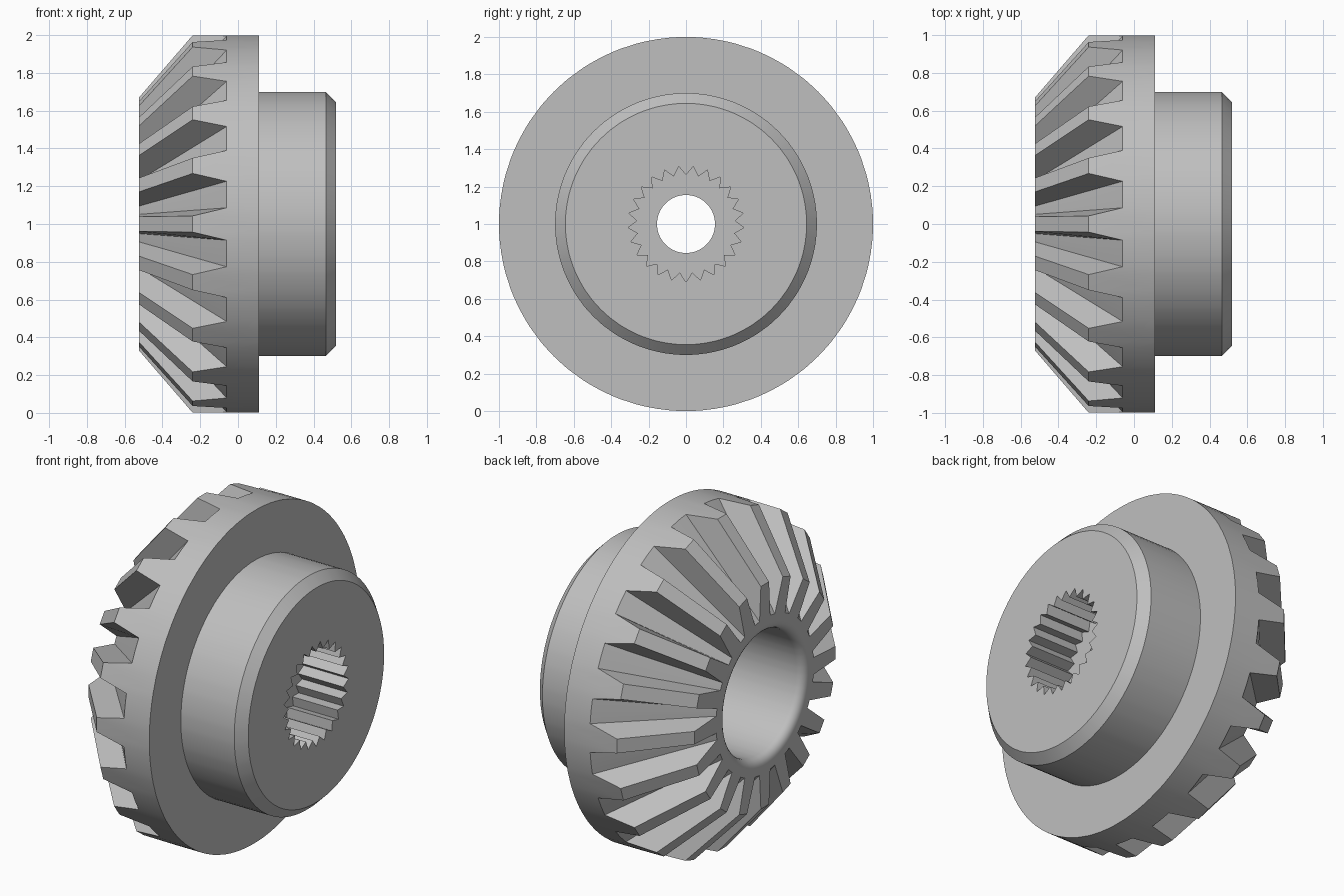
import bpy, bmesh, math

if "Cube" in bpy.data.objects:
    bpy.data.objects.remove(bpy.data.objects["Cube"])

TEETH = 20
COLS = TEETH * 5            # five columns of vertices per tooth
PITCH = 2 * math.pi / TEETH
# per column: (angle at rim, angle at small end, is it on the tooth tip)
STATIONS = [(-0.086, -0.110, False), (-0.043, -0.058, True), (0.043, 0.058, True),
            (0.086, 0.110, False), (PITCH / 2, PITCH / 2, False)]

bm = bmesh.new()


def vert(x, r, a):
    return bm.verts.new((x, r * math.cos(a), 1 + r * math.sin(a)))


def circle(x, r):
    """Plain ring that follows the tooth columns."""
    return [vert(x, r, i // 5 * PITCH + STATIONS[i % 5][0]) for i in range(COLS)]


def toothed(small_end):
    """Ring that alternates between tooth tip and gap floor."""
    ring = []
    for i in range(COLS):
        rim_a, small_a, tip = STATIONS[i % 5]
        a = i // 5 * PITCH
        if small_end:
            ring.append(vert(-0.525, 0.67 if tip else 0.465, a + small_a))
        else:
            ring.append(vert(-0.24 if tip else -0.06, 1.0, a + rim_a))
    return ring


def spline(x):
    """Zigzag ring of 25 points, four columns each."""
    step = 2 * math.pi / 25
    ring = []
    for t in range(25):
        tip = (t + 0.75) * step
        # column order: flank, valley, flank, tip -> a point straight down
        pts = [(0.31, tip - step), (0.262, tip - step / 2), (0.31, tip)]
        p = [(r * math.cos(a), r * math.sin(a)) for r, a in pts]
        mid = lambda u, v: ((u[0] + v[0]) / 2, (u[1] + v[1]) / 2)
        for y, z in (mid(p[0], p[1]), p[1], mid(p[1], p[2]), p[2]):
            ring.append(bm.verts.new((x, y, 1 + z)))
    return ring


# rings in order along the surface, from the bore lip round the outside and back
lip = [(-0.475 - 0.05 * math.sin(t), 0.42 - 0.05 * math.cos(t))
       for t in (k * math.pi / 10 for k in range(6))]
rings = [circle(x, r) for x, r in lip]                          # rounded bore lip
rings += [toothed(True), toothed(False)]                        # bevel teeth
rings += [circle(0.11, 1.0), circle(0.11, 0.70),                # flange
          circle(0.465, 0.70), circle(0.52, 0.645)]             # chamfered hub
rings += [spline(0.52), spline(0.22)]                           # splined socket
rings += [circle(0.22, 0.155), circle(0.14, 0.155)]             # through hole
rings += [circle(0.14, 0.34), circle(0.11, 0.37)]               # pocket floor

for k, a in enumerate(rings):
    b = rings[(k + 1) % len(rings)]
    for i in range(COLS):
        j = (i + 1) % COLS
        bm.faces.new((a[i], a[j], b[j], b[i]))
bmesh.ops.recalc_face_normals(bm, faces=bm.faces)

mesh = bpy.data.meshes.new("bevel_gear")
bm.to_mesh(mesh)
bm.free()
gear = bpy.data.objects.new("bevel_gear", mesh)
bpy.context.collection.objects.link(gear)

steel = bpy.data.materials.new("grey_steel")
steel.diffuse_color = (0.52, 0.52, 0.52, 1)
steel.use_nodes = True
steel.node_tree.nodes["Principled BSDF"].inputs["Base Color"].default_value = steel.diffuse_color
mesh.materials.append(steel)

bpy.context.view_layer.objects.active = gear
gear.select_set(True)
bpy.ops.object.shade_smooth_by_angle(angle=math.radians(28))
